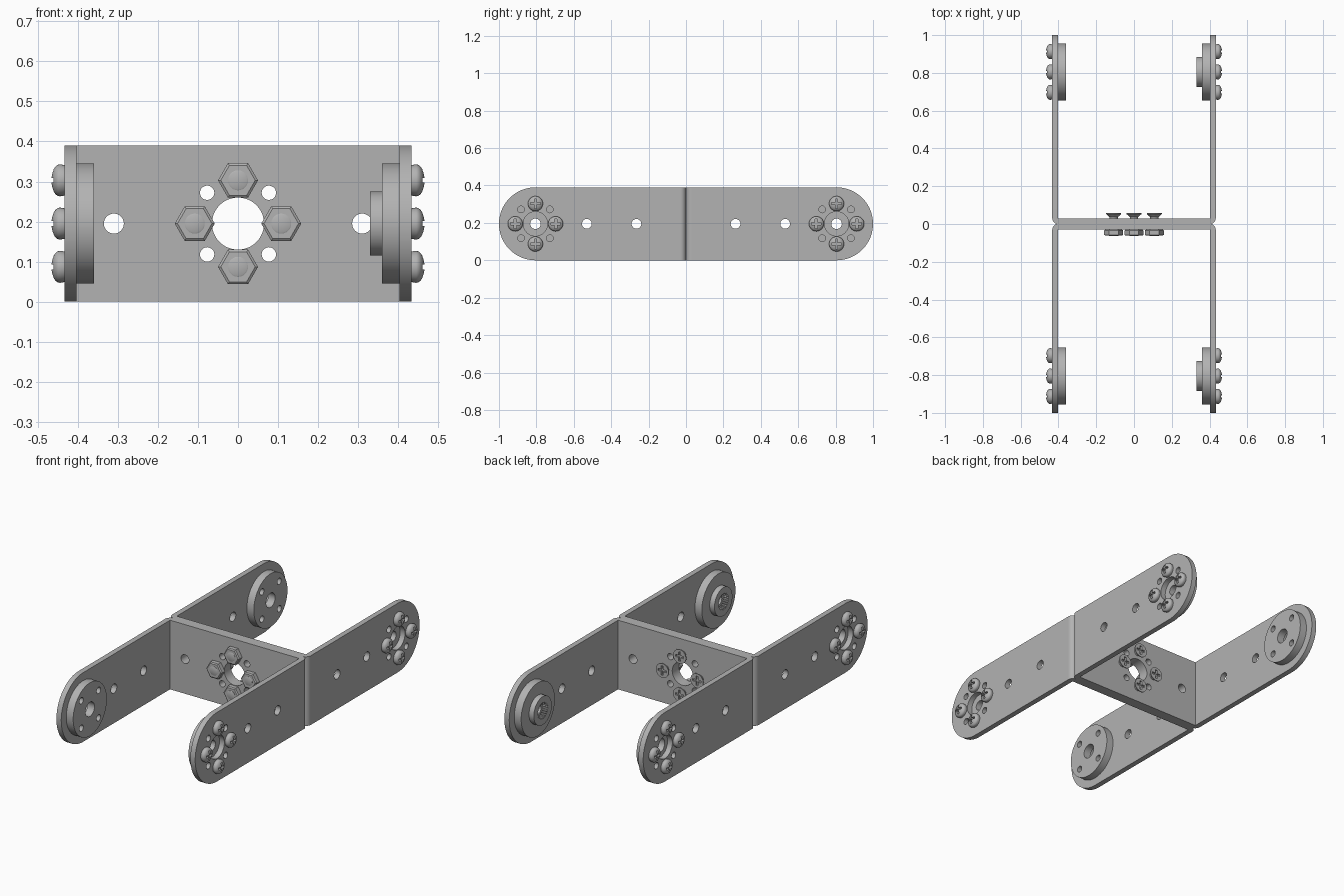
import bpy, bmesh, math
from mathutils import Matrix, Vector

if "Cube" in bpy.data.objects:
    bpy.data.objects.remove(bpy.data.objects["Cube"])

steel = bpy.data.materials.new("grey steel")
steel.use_nodes = True
GREY = (0.45, 0.45, 0.45, 1)
steel.diffuse_color = GREY
steel.node_tree.nodes["Principled BSDF"].inputs["Base Color"].default_value = GREY

H = 0.195       # half height of the brackets
T = 0.03        # sheet thickness
XIN = 0.403     # inner face of the arms
TIP = 0.805     # centre of the rounded arm ends
PITCH = 0.108   # screw circle radius
DIAG = 0.077    # offset of the spare holes
PLUS = [(1, 0), (0, 1), (-1, 0), (0, -1)]
CORNERS = [(a, b) for a in (-1, 1) for b in (-1, 1)]


def arc(cx, cy, r, a0, a1, n):
    angles = [math.radians(a0 + (a1 - a0) * i / n) for i in range(n + 1)]
    return [(cx + r * math.cos(a), cy + r * math.sin(a)) for a in angles]


def circle(cx, cy, r, n=32):
    return arc(cx, cy, r, 0, 360, n)[:-1]


def frame(origin, normal):
    """Local z along the normal, local y upwards."""
    n, v = Vector(normal), Vector((0, 0, 1))
    m = Matrix((v.cross(n), v, n)).transposed().to_4x4()
    m.translation = origin
    return m


def place(name, mesh, matrix):
    ob = bpy.data.objects.new(name, mesh)
    bpy.context.collection.objects.link(ob)
    ob.matrix_world = matrix
    return ob


def finish(bm, name):
    bmesh.ops.remove_doubles(bm, verts=bm.verts, dist=1e-5)
    bmesh.ops.recalc_face_normals(bm, faces=bm.faces)
    mesh = bpy.data.meshes.new(name)
    bm.to_mesh(mesh)
    bm.free()
    mesh.materials.append(steel)
    for p in mesh.polygons:
        p.use_smooth = True
    mesh.set_sharp_from_angle(angle=math.radians(32))
    return mesh


def evaluated(ob, name):
    """Bake an object to a clean mesh and drop the object."""
    bpy.context.view_layer.update()
    deps = bpy.context.evaluated_depsgraph_get()
    baked = bpy.data.meshes.new_from_object(ob.evaluated_get(deps))
    bm = bmesh.new()
    bm.from_mesh(baked)
    bpy.data.objects.remove(ob)
    bpy.data.meshes.remove(baked)
    for f in bm.faces:
        f.material_index = 0
    return finish(bm, name)


def plate(name, outlines, thickness):
    """Flat sheet from an outline with holes, centred on local z."""
    cu = bpy.data.curves.new(name, "CURVE")
    cu.dimensions = "2D"
    cu.fill_mode = "BOTH"
    cu.extrude = thickness / 2
    for pts in outlines:
        sp = cu.splines.new("POLY")
        sp.points.add(len(pts) - 1)
        for p, (x, y) in zip(sp.points, pts):
            p.co = (x, y, 0, 1)
        sp.use_cyclic_u = True
    return evaluated(place(name, cu, Matrix()), name)


def lathe(name, profile, steps=32):
    """Spin (radius, height) points about local z."""
    bm = bmesh.new()
    vs = [bm.verts.new((r, 0, z)) for r, z in profile]
    es = [bm.edges.new(pair) for pair in zip(vs, vs[1:])]
    bmesh.ops.spin(bm, geom=vs + es, cent=(0, 0, 0), axis=(0, 0, 1),
                   angle=math.tau, steps=steps, use_duplicate=False)
    return finish(bm, name)


def cross_recess(mesh, name, top, depth):
    """Cut a cross-shaped driver slot into a screw head."""
    a, b = 0.026, 0.006
    quarter = [(b, -b), (a, -b), (a, b), (b, b)]
    pts = []
    for c, s in PLUS:
        pts += [(x * c - y * s, x * s + y * c) for x, y in quarter[1:]]
    cutter = place("recess_cutter", plate("recess", [pts], depth * 2),
                   Matrix.Translation((0, 0, top)))
    cutter.hide_render = True
    head = place(name, mesh, Matrix())
    mod = head.modifiers.new("recess", "BOOLEAN")
    mod.operation, mod.solver, mod.object = "DIFFERENCE", "EXACT", cutter
    out = evaluated(head, name)
    bpy.data.objects.remove(cutter)
    return out


# Shared fastener meshes
dome = [(0.04 * math.cos(a), 0.012 + 0.021 * math.sin(a))
        for a in [math.radians(d) for d in range(0, 91, 15)]]
dome[-1] = (0, dome[-1][1])
pan_head = cross_recess(lathe("pan_head", [(0, -0.02), (0.022, -0.02), (0.022, 0),
                                           (0.038, 0)] + dome), "pan_head", 0.033, 0.016)
flat_head = cross_recess(lathe("flat_head", [(0, -0.01), (0.022, -0.01), (0.022, 0.006),
                                             (0.04, 0.023), (0.04, 0.028), (0, 0.028)]),
                         "flat_head", 0.028, 0.01)
nut = lathe("nut", [(0, 0), (0.045, 0), (0.05, 0.004), (0.05, 0.027),
                    (0.043, 0.032), (0, 0.032)], 6)
bolt_tip = lathe("bolt_tip", [(0.025, 0.03), (0.025, 0.033), (0.022, 0.0345), (0, 0.0345)], 24)

# Hub parts
spare = [circle(a * DIAG, b * DIAG, 0.018, 20) for a, b in CORNERS]
flat_hub = plate("flat_hub", [circle(0, 0, 0.15, 64), circle(0, 0, 0.04)] + spare, 0.043)
boss_disc = plate("boss_disc", [circle(0, 0, 0.15, 64), circle(0, 0, 0.028)], 0.043)
teeth = [((0.046 if i % 4 < 2 else 0.04) * math.cos(i * math.tau / 96),
          (0.046 if i % 4 < 2 else 0.04) * math.sin(i * math.tau / 96)) for i in range(96)]
boss = plate("splined_boss", [circle(0, 0, 0.08, 48), teeth], 0.03)

# Web sheet with its hole pattern
web = plate("web", [[(-XIN, -H), (XIN, -H), (XIN, H), (-XIN, H)], circle(0, 0, 0.065, 48),
                    circle(-0.31, 0, 0.025), circle(0.31, 0, 0.025)] + spare, T)

for sy, end in ((-1, "front"), (1, "back")):
    place(f"{end}_web", web, frame((0, sy * T / 2, H), (0, -1, 0)))

    # Arm sheet with rounded end
    outline = [(T, -H)] + arc(TIP, 0, H, -90, 90, 40) + [(T, H)]
    holes = [circle(0.265, 0, 0.026), circle(0.53, 0, 0.026), circle(TIP, 0, 0.065, 48)]
    holes += [circle(TIP + a * DIAG, b * DIAG, 0.018, 20) for a, b in CORNERS]
    arm = plate("arm", [[(sy * x, y) for x, y in loop] for loop in [outline] + holes], T)

    for sx, side in ((-1, "right"), (1, "left")):
        label = f"{end}_{side}"
        place(f"{label}_arm", arm, frame((sx * (XIN + T / 2), 0, H), (1, 0, 0)))

        # Rounded bend between arm and web
        wedge = [(0, 0)] + arc(0, 0, T, 0, -90, 8)
        bend = plate("bend", [[(sx * x, sy * y) for x, y in wedge]], 2 * H)
        place(f"{label}_bend", bend, Matrix.Translation((sx * XIN, sy * T, H)))

        # Hub on the inner face
        y = sy * TIP
        disc = frame((sx * (XIN - 0.0215), y, H), (1, 0, 0))
        if sx < 0:
            place(f"{label}_hub", flat_hub, disc)
        else:
            place(f"{label}_hub", boss_disc, disc)
            place(f"{label}_boss", boss, frame((XIN - 0.058, y, H), (1, 0, 0)))

        # Pan head screws on the outer face
        for i, (a, b) in enumerate(PLUS):
            place(f"{label}_screw_{i}", pan_head,
                  frame((sx * (XIN + T), y + a * PITCH, H + b * PITCH), (sx, 0, 0)))

# Bolts joining the two webs
for i, (a, b) in enumerate(PLUS):
    x, z = a * PITCH, H + b * PITCH
    place(f"web_nut_{i}", nut, frame((x, -T, z), (0, -1, 0)))
    place(f"web_bolt_tip_{i}", bolt_tip, frame((x, -T, z), (0, -1, 0)))
    place(f"web_screw_{i}", flat_head, frame((x, T, z), (0, 1, 0)))
